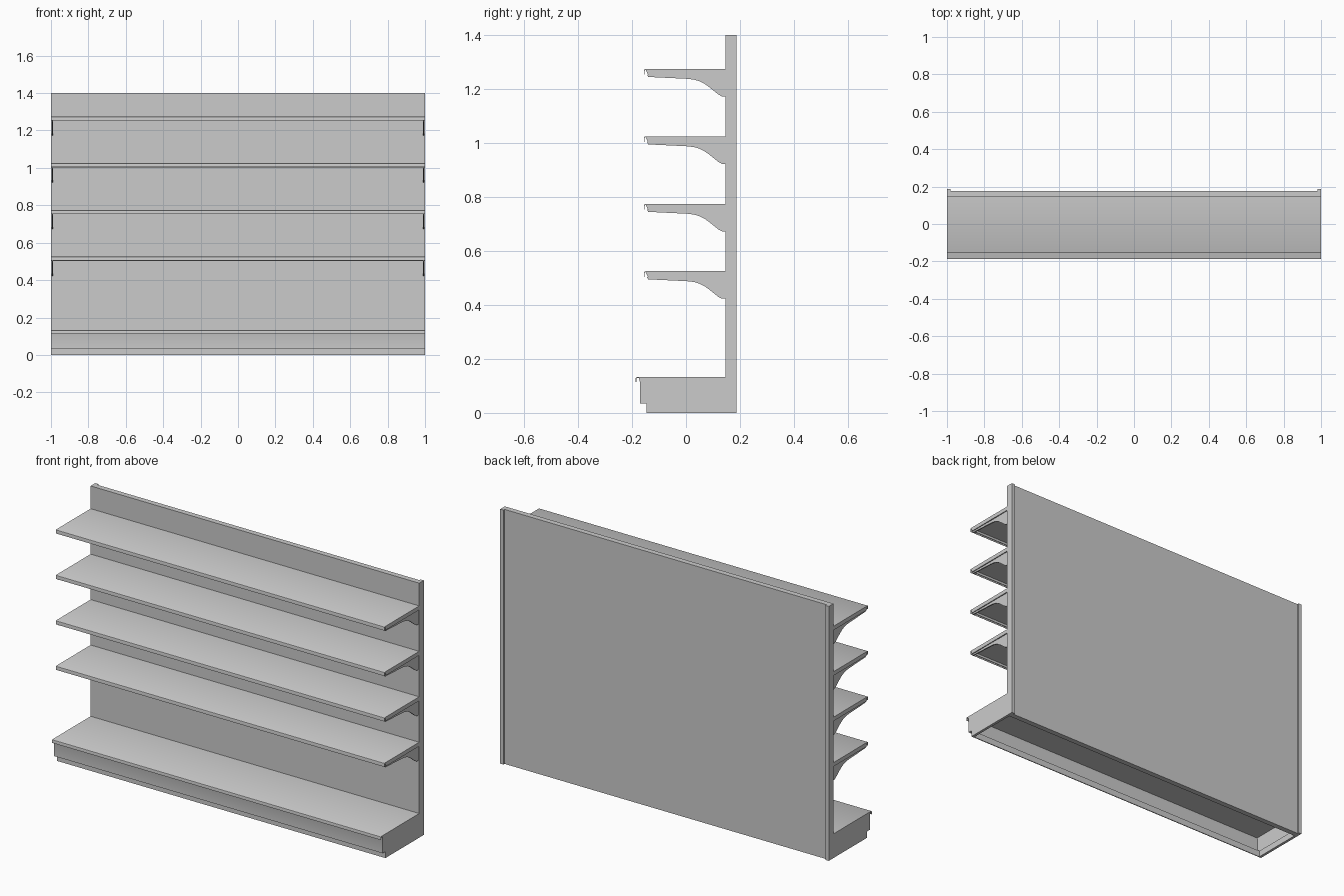
import bpy, bmesh

if "Cube" in bpy.data.objects:
    bpy.data.objects.remove(bpy.data.objects["Cube"])


def extrude(name, profile, x0, x1, dz=0.0, smooth=False):
    """Sweep a closed (y, z) profile along x."""
    bm = bmesh.new()
    face = bm.faces.new([bm.verts.new((x0, y, z + dz)) for y, z in profile])
    res = bmesh.ops.extrude_face_region(bm, geom=[face])
    verts = [g for g in res["geom"] if isinstance(g, bmesh.types.BMVert)]
    bmesh.ops.translate(bm, verts=verts, vec=(x1 - x0, 0, 0))
    bmesh.ops.recalc_face_normals(bm, faces=bm.faces)
    mesh = bpy.data.meshes.new(name)
    bm.to_mesh(mesh)
    bm.free()
    obj = bpy.data.objects.new(name, mesh)
    bpy.context.collection.objects.link(obj)
    if smooth:
        bpy.ops.object.select_all(action='DESELECT')
        obj.select_set(True)
        bpy.context.view_layer.objects.active = obj
        bpy.ops.object.shade_smooth_by_angle(angle=0.6)
    return obj


def rect(y0, y1, z0, z1):
    return [(y0, z0), (y1, z0), (y1, z1), (y0, z1)]


def pair(name, profile, x0, x1, dz=0.0, smooth=False):
    """Same part at both ends of the unit."""
    extrude(name + "_right", profile, x0, x1, dz, smooth)
    extrude(name + "_left", profile, -x1, -x0, dz, smooth)


BACK = 0.147

# back panel between two uprights
extrude("back_panel", rect(BACK, 0.177, 0, 1.4), -0.98, 0.98)
pair("upright", rect(BACK, 0.187, 0, 1.4), 0.98, 1.0)

# base deck: one folded sheet with front lip, front wall and return
deck = [(BACK, 0.133), (-0.182, 0.133), (-0.186, 0.131), (-0.187, 0.127),
        (-0.187, 0.114), (-0.184, 0.114), (-0.184, 0.127), (-0.181, 0.129),
        (-0.175, 0.129), (-0.170, 0.112), (-0.170, 0.035), (-0.147, 0.035),
        (-0.147, 0.038), (-0.167, 0.038), (-0.167, 0.112), (-0.171, 0.130),
        (BACK, 0.130)]
extrude("base_deck", deck, -1, 1, smooth=True)
base_side = [(BACK, 0.035), (BACK, 0.130), (-0.171, 0.130),
             (-0.167, 0.112), (-0.167, 0.035)]
pair("base_side", base_side, 0.994, 1.0)

# kick plate and its side rails, open underneath
extrude("kick_plate", rect(-0.147, -0.142, 0, 0.035), -0.985, 0.985)
pair("kick_rail", rect(-0.147, BACK, 0, 0.035), 0.985, 1.0)

# shelf sheet: front lip and slanted front fold (z relative to shelf top)
shelf = [(BACK, 0), (-0.150, 0), (-0.154, -0.002), (-0.155, -0.006),
         (-0.155, -0.021), (-0.153, -0.021), (-0.153, -0.006),
         (-0.151, -0.003), (-0.149, -0.004), (-0.141, -0.022),
         (-0.139, -0.022), (-0.146, -0.003), (BACK, -0.003)]
flange = [(BACK, -0.003), (-0.146, -0.003), (-0.139, -0.022), (BACK, -0.022)]
bracket = [(-0.144, -0.022), (-0.140, -0.030), (0.005, -0.037),
           (0.030, -0.040), (0.050, -0.046), (0.068, -0.055),
           (0.085, -0.067), (0.120, -0.095), (0.133, -0.102),
           (BACK, -0.102), (BACK, -0.010), (0.142, -0.012), (0.140, -0.022)]
for i, top in enumerate((0.525, 0.775, 1.025, 1.275), 1):
    extrude(f"shelf_{i}", shelf, -1, 1, top, smooth=True)
    pair(f"shelf_{i}_flange", flange, 0.996, 1.0, top)
    extrude(f"shelf_{i}_rear_flange", rect(0.143, BACK, -0.022, -0.003),
            -0.985, 0.985, top)
    pair(f"shelf_{i}_bracket", bracket, 0.988, 0.995, top, smooth=True)
